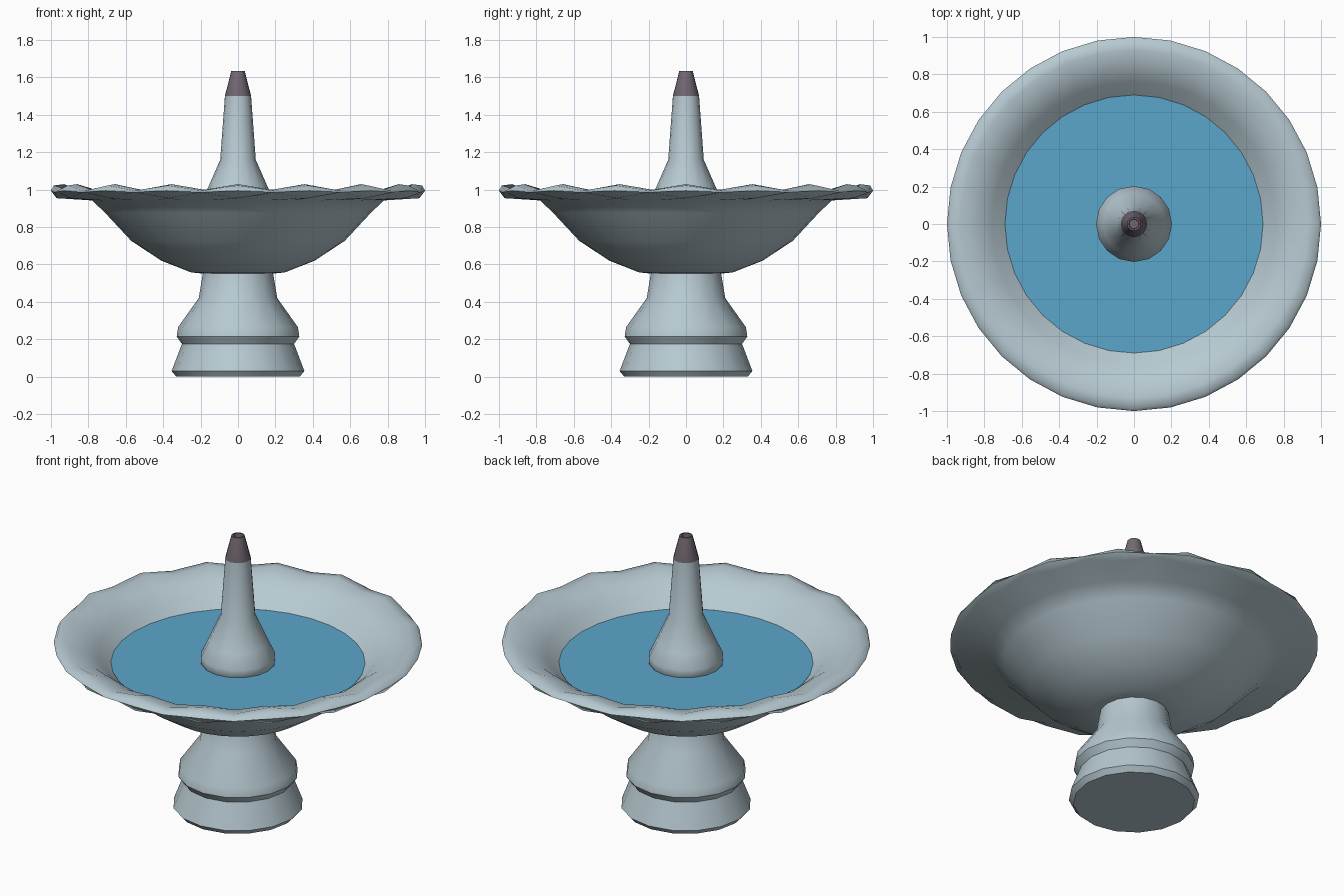
import bpy, bmesh, math

if "Cube" in bpy.data.objects:
    bpy.data.objects.remove(bpy.data.objects["Cube"])


def material(name, rgb):
    m = bpy.data.materials.new(name)
    m.diffuse_color = (*rgb, 1)
    m.use_nodes = True
    m.node_tree.nodes["Principled BSDF"].inputs["Base Color"].default_value = m.diffuse_color
    return m


STONE = material("pale_stone", (0.47, 0.585, 0.635))
WATER = material("blue_water", (0.105, 0.38, 0.60))
METAL = material("dark_metal", (0.17, 0.14, 0.17))


def lathe(name, profile, sides, mat, angle=35):
    """Spin (radius, height, wave) points round z; wave ripples the height 16 times."""
    bm = bmesh.new()
    rings = []
    for r, z, *w in profile:
        wave = w[0] if w else 0
        ring = []
        for i in range(sides):
            a = 2 * math.pi * i / sides
            ring.append(bm.verts.new((r * math.cos(a), r * math.sin(a),
                                      z + wave * math.cos(16 * a))))
        rings.append(ring)
    for low, high in zip(rings, rings[1:]):
        for i in range(sides):
            j = (i + 1) % sides
            bm.faces.new((low[i], low[j], high[j], high[i]))
    # cap both ends
    bm.faces.new(rings[0][::-1])
    bm.faces.new(rings[-1])
    bmesh.ops.recalc_face_normals(bm, faces=bm.faces[:])
    mesh = bpy.data.meshes.new(name)
    bm.to_mesh(mesh)
    bm.free()
    mesh.materials.append(mat)
    ob = bpy.data.objects.new(name, mesh)
    bpy.context.collection.objects.link(ob)
    bpy.ops.object.select_all(action='DESELECT')
    ob.select_set(True)
    bpy.context.view_layer.objects.active = ob
    bpy.ops.object.shade_smooth_by_angle(angle=math.radians(angle))
    return ob


# Pedestal with a moulded waist
lathe("pedestal", [(0.33, 0.0), (0.355, 0.03), (0.30, 0.175), (0.328, 0.215),
                   (0.32, 0.265), (0.21, 0.42), (0.185, 0.57)], 16, STONE)

# Bowl: outside, rippled rim, then inside
lathe("bowl", [(0.18, 0.55), (0.25, 0.557), (0.41, 0.62), (0.57, 0.725),
               (0.71, 0.875), (0.78, 0.942), (0.97, 0.968, -0.014),
               (1.0, 0.99, 0.004), (0.985, 1.008, 0.014), (0.93, 1.014, 0.015),
               (0.83, 0.985, 0.008), (0.76, 0.935), (0.69, 0.87),
               (0.55, 0.76), (0.38, 0.66), (0.2, 0.61)], 32, STONE, 60)

# Water surface
lathe("water", [(0.688, 0.868), (0.69, 0.873)], 32, WATER)

# Central spout
lathe("spout", [(0.19, 0.60), (0.19, 0.86), (0.203, 0.88), (0.203, 0.92),
                (0.165, 1.0), (0.095, 1.16), (0.07, 1.5)], 16, STONE)

# Nozzle with a recessed opening
lathe("nozzle", [(0.07, 1.49), (0.07, 1.50), (0.036, 1.635),
                 (0.027, 1.635), (0.025, 1.60)], 16, METAL)
